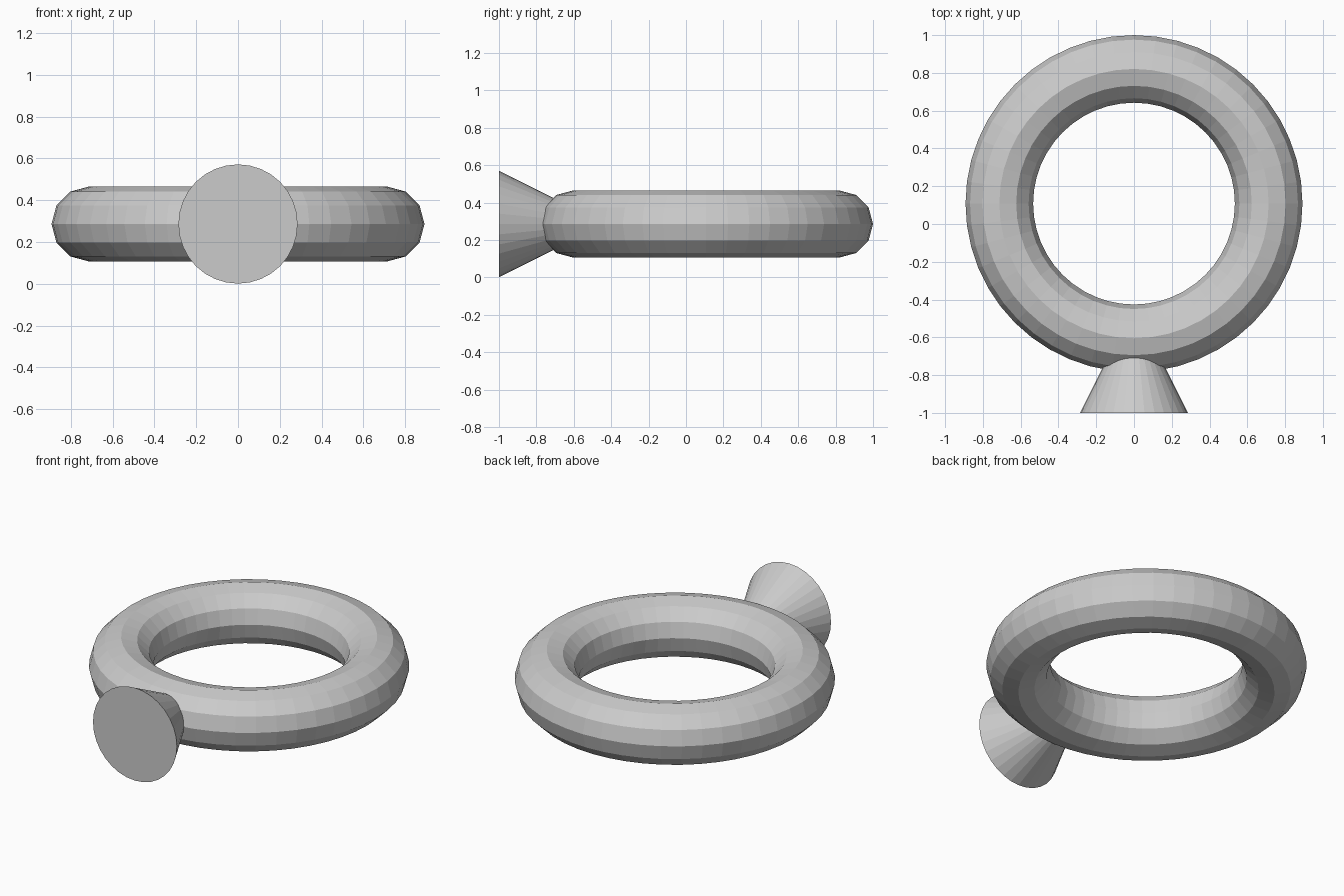
import bpy
import math

if "Cube" in bpy.data.objects:
    bpy.data.objects.remove(bpy.data.objects["Cube"])

MID_Z = 0.286      # shared height of both part centres
CONE_R = 0.285     # cone base radius; its depth equals its base diameter

# Ring lying flat
bpy.ops.mesh.primitive_torus_add(
    major_segments=48, minor_segments=12,
    major_radius=0.713, minor_radius=0.179,
    location=(0, 0.108, MID_Z))
bpy.context.object.name = "ring"

# Cone at the front, base facing -y, tip buried in the ring
bpy.ops.mesh.primitive_cone_add(
    vertices=32, radius1=CONE_R, radius2=0, depth=2 * CONE_R,
    location=(0, -1 + CONE_R, MID_Z), rotation=(-math.pi / 2, 0, 0))
bpy.context.object.name = "front_cone"
